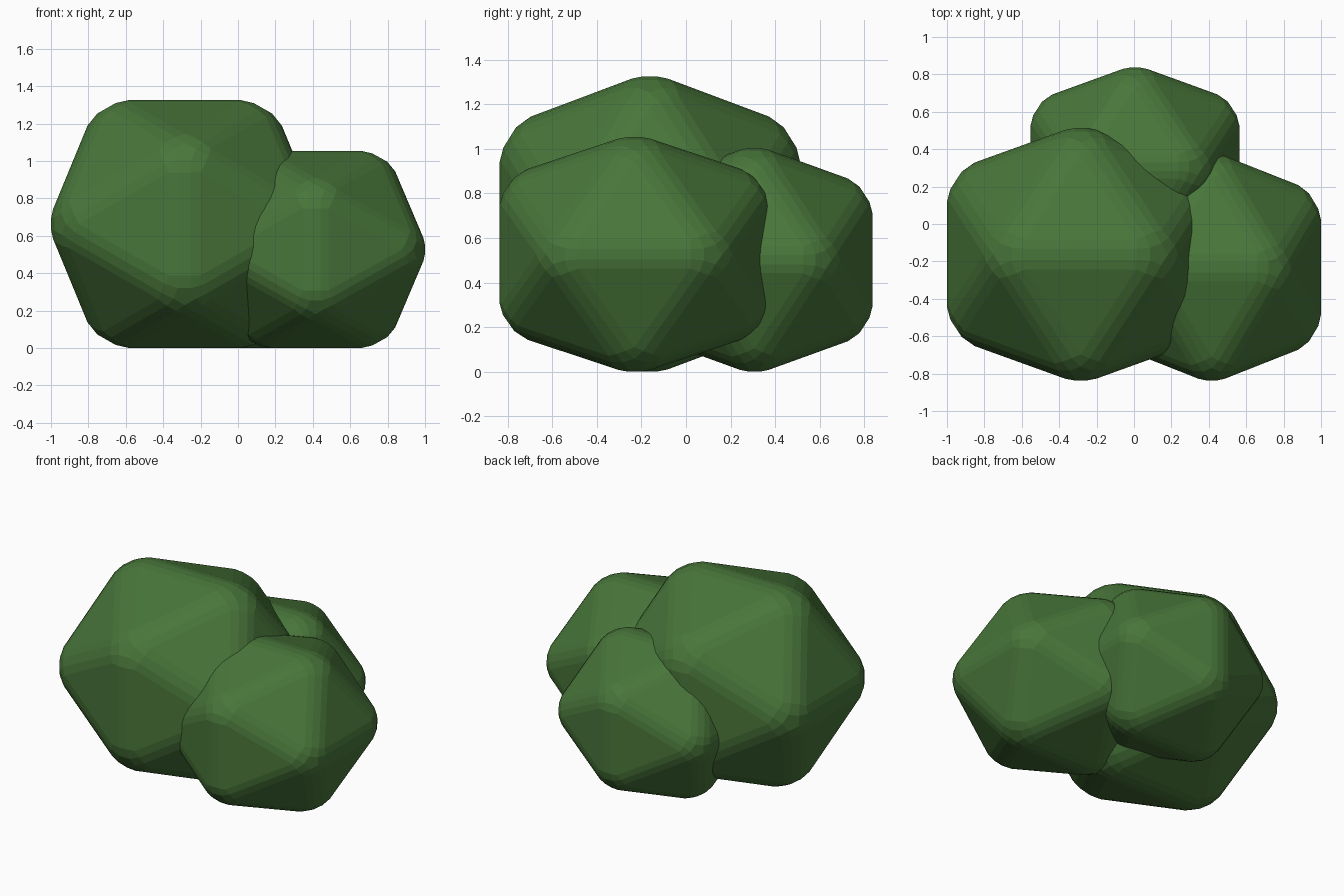
import bpy
import bmesh
from mathutils import Vector

PHI = (1 + 5 ** 0.5) / 2

cube = bpy.data.objects.get("Cube")
if cube:
    bpy.data.objects.remove(cube, do_unlink=True)

# Leaf colour
leaf = bpy.data.materials.new("leaf green")
leaf.use_nodes = True
colour = (0.065, 0.18, 0.042, 1)
leaf.diffuse_color = colour
leaf.node_tree.nodes["Principled BSDF"].inputs["Base Color"].default_value = colour
leaf.node_tree.nodes["Principled BSDF"].inputs["Roughness"].default_value = 0.9


def clump(name, centre, half_size):
    """Icosahedron with rounded edges, fitted to a box."""
    bm = bmesh.new()
    for a in (-1, 1):
        for b in (-PHI, PHI):
            for corner in ((a, 0, b), (b, a, 0), (0, b, a)):
                bm.verts.new(corner)
    bmesh.ops.convex_hull(bm, input=bm.verts[:])
    bmesh.ops.bevel(bm, geom=bm.edges[:], offset=0.2, offset_type='OFFSET',
                    segments=3, profile=0.5, affect='EDGES')
    bmesh.ops.recalc_face_normals(bm, faces=bm.faces[:])
    reach = [max(v.co[i] for v in bm.verts) for i in range(3)]
    for v in bm.verts:
        v.co = Vector(v.co[i] / reach[i] * half_size[i] for i in range(3))
    mesh = bpy.data.meshes.new(name)
    bm.to_mesh(mesh)
    bm.free()
    mesh.materials.append(leaf)
    obj = bpy.data.objects.new(name, mesh)
    obj.location = centre
    bpy.context.collection.objects.link(obj)
    return obj


# Three overlapping clumps of foliage
clump("large_clump", (-0.285, -0.162, 0.663), (0.715, 0.675, 0.663))
clump("front_left_clump", (0.415, -0.232, 0.527), (0.585, 0.605, 0.527))
clump("back_clump", (0.005, 0.307, 0.502), (0.558, 0.53, 0.502))
